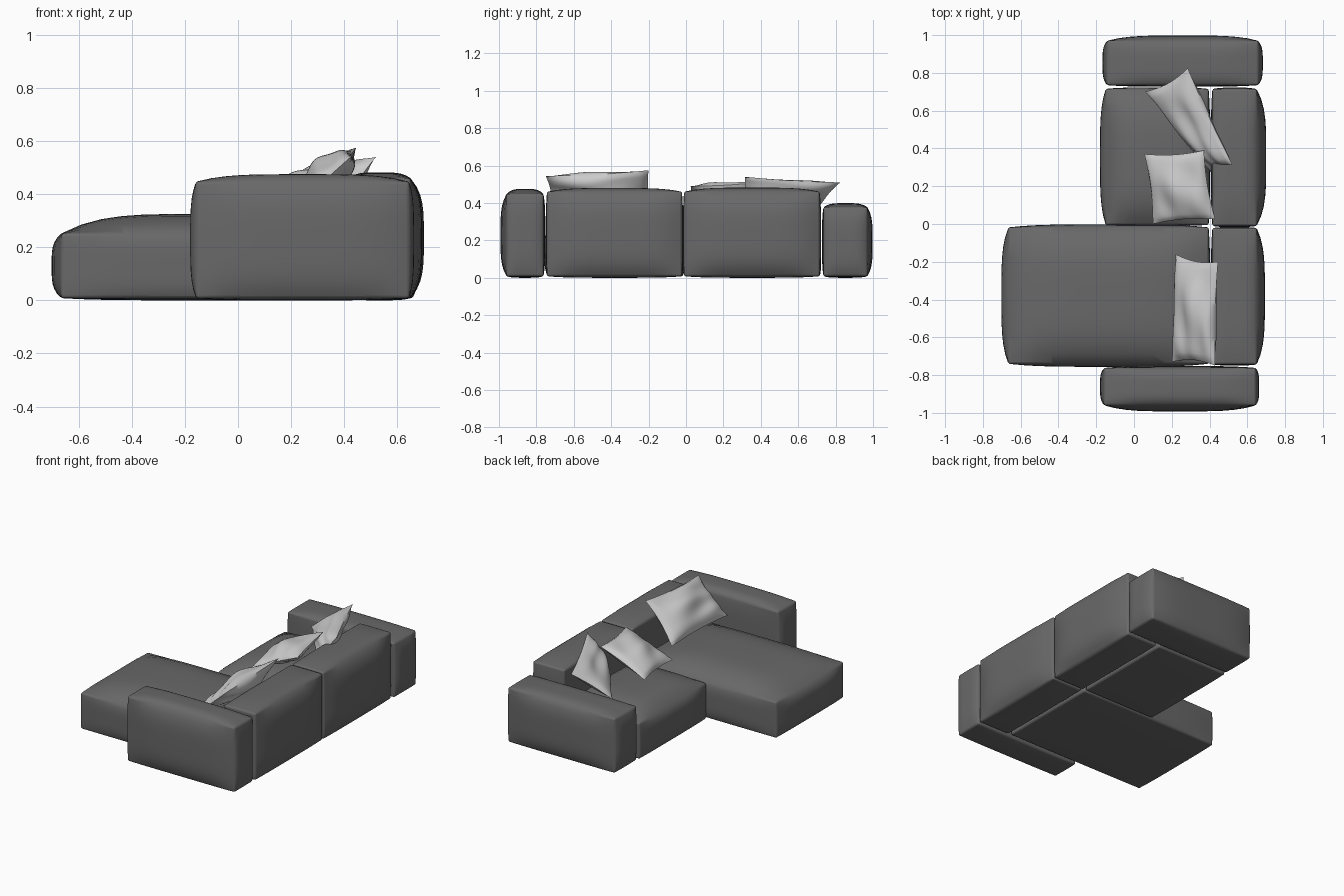
import bpy, bmesh, math
from mathutils import Vector

if "Cube" in bpy.data.objects:
    bpy.data.objects.remove(bpy.data.objects["Cube"])


def material(name, v):
    m = bpy.data.materials.new(name)
    m.diffuse_color = (v, v, v, 1)
    m.use_nodes = True
    m.node_tree.nodes["Principled BSDF"].inputs["Base Color"].default_value = m.diffuse_color
    return m


DARK = material("dark_fabric", 0.14)
LIGHT = material("light_fabric", 0.55)


def make_object(name, bm, mat):
    bmesh.ops.recalc_face_normals(bm, faces=bm.faces)
    me = bpy.data.meshes.new(name)
    bm.to_mesh(me)
    bm.free()
    me.materials.append(mat)
    ob = bpy.data.objects.new(name, me)
    bpy.context.collection.objects.link(ob)
    bpy.context.view_layer.objects.active = ob
    ob.select_set(True)
    return ob


def cushion(name, lo, hi, bulge_lo, bulge_hi):
    """Box between seam corners lo and hi, each face puffed out by its bulge."""
    bm = bmesh.new()
    bmesh.ops.create_cube(bm, size=2)
    bmesh.ops.subdivide_edges(bm, edges=bm.edges[:], cuts=13, use_grid_fill=True)
    for v in bm.verts:
        p = v.co.copy()
        f = [1 - abs(c) ** 4 for c in p]
        for i in range(3):
            puff = bulge_hi[i] if p[i] > 0 else -bulge_lo[i]
            v.co[i] = (lo[i] + hi[i]) / 2 + p[i] * (hi[i] - lo[i]) / 2
            v.co[i] += puff * abs(p[i]) * f[(i + 1) % 3] * f[(i + 2) % 3]
    ob = make_object(name, bm, DARK)
    bev = ob.modifiers.new("soft_seam", 'BEVEL')
    bev.width = 0.01
    bev.segments = 3
    bev.limit_method = 'ANGLE'
    bev.angle_limit = math.radians(38)
    bpy.ops.object.shade_smooth_by_angle(angle=math.radians(40))
    ob.select_set(False)


def pillow(name, corners, thick, phase, n=24):
    """Pinched pillow spanning four corners: low a, low b, high b, high a."""
    a, b, c, d = [Vector(p) for p in corners]
    mid = (a + b + c + d) / 4
    nor = (b - a).cross(d - a).normalized()
    if nor.z < 0:
        nor.negate()
    bm = bmesh.new()
    for side in (1, -1):
        grid = []
        for i in range(n + 1):
            row = []
            for j in range(n + 1):
                u, v = 2 * i / n - 1, 2 * j / n - 1
                s, t = (u + 1) / 2, (v + 1) / 2
                p = a.lerp(b, s).lerp(d.lerp(c, s), t)
                # edges pull in between the corners
                pull = 0.07 * max(abs(u), abs(v)) ** 2 * (1 - min(abs(u), abs(v)) ** 2)
                p += (mid - p) * pull
                fill = max(0, (1 - u * u) * (1 - v * v))
                crease = 0.16 * math.sin(4 * u + 2.5 * v + phase) + 0.1 * math.sin(7 * v - 3 * u * v + phase)
                row.append(bm.verts.new(p + nor * side * thick * fill ** 0.55 * (0.95 + crease)))
            grid.append(row)
        for i in range(n):
            for j in range(n):
                bm.faces.new((grid[i][j], grid[i + 1][j], grid[i + 1][j + 1], grid[i][j + 1]))
    bmesh.ops.remove_doubles(bm, verts=bm.verts, dist=0.0005)
    ob = make_object(name, bm, LIGHT)
    bpy.ops.object.shade_smooth_by_angle(angle=math.radians(50))
    ob.select_set(False)


# Seats
cushion("chaise_seat", (-0.665, -0.74, 0.008), (0.395, -0.018, 0.252),
        (0.037, 0.016, 0.008), (0.008, 0.016, 0.073))
cushion("short_seat", (-0.15, -0.005, 0.008), (0.395, 0.715, 0.252),
        (0.03, 0.004, 0.008), (0.008, 0.008, 0.073))

# Backrests
cushion("chaise_backrest", (0.415, -0.743, 0.008), (0.65, -0.022, 0.46),
        (0.008, 0.006, 0.008), (0.043, 0.006, 0.02))
cushion("short_backrest", (0.415, -0.01, 0.008), (0.65, 0.714, 0.46),
        (0.008, 0.006, 0.008), (0.05, 0.008, 0.022))

# Armrests
cushion("tall_armrest", (-0.158, -0.96, 0.008), (0.645, -0.762, 0.447),
        (0.022, 0.032, 0.008), (0.018, 0.01, 0.028))
cushion("low_armrest", (-0.143, 0.735, 0.008), (0.658, 0.97, 0.377),
        (0.024, 0.008, 0.008), (0.024, 0.028, 0.022))

# Loose pillows leaning on the backrests
pillow("chaise_pillow", [(0.20, -0.73, 0.34), (0.22, -0.16, 0.34),
                         (0.445, -0.20, 0.575), (0.43, -0.75, 0.545)], 0.07, 0.5)
pillow("front_pillow", [(0.10, 0.0, 0.345), (0.055, 0.37, 0.36),
                        (0.37, 0.39, 0.51), (0.43, 0.025, 0.49)], 0.055, 2.0)
pillow("corner_pillow", [(0.41, 0.27, 0.37), (0.06, 0.70, 0.35),
                         (0.285, 0.825, 0.51), (0.52, 0.315, 0.54)], 0.055, 3.6)
